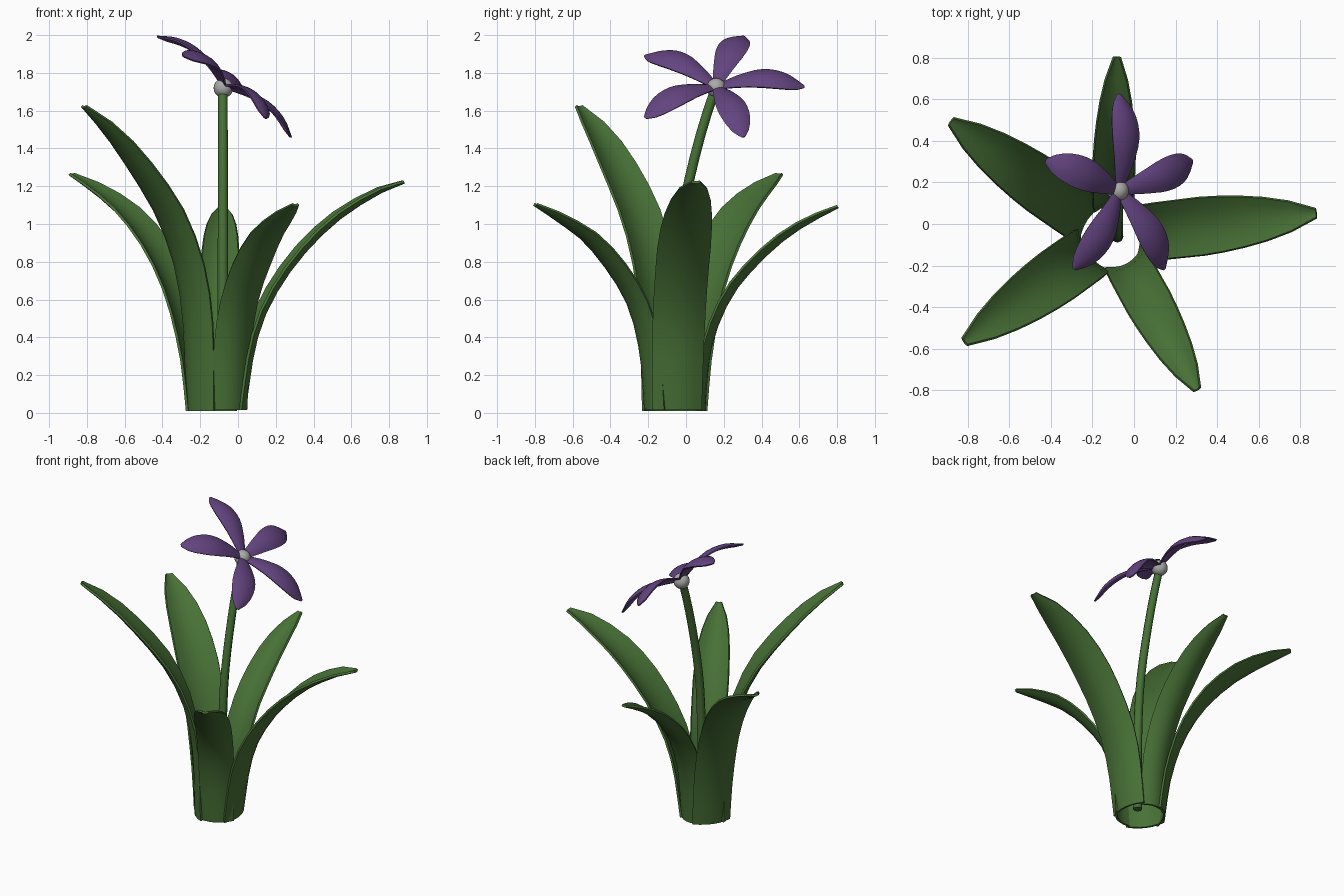
import bpy, math
from mathutils import Vector

if "Cube" in bpy.data.objects:
    bpy.data.objects.remove(bpy.data.objects["Cube"])


def material(name, rgb):
    m = bpy.data.materials.new(name)
    m.diffuse_color = (*rgb, 1)
    m.use_nodes = True
    m.node_tree.nodes["Principled BSDF"].inputs["Base Color"].default_value = m.diffuse_color
    return m


GREEN = material("leaf green", (0.064, 0.165, 0.037))
PURPLE = material("petal purple", (0.125, 0.058, 0.215))
GREY = material("pale grey", (0.40, 0.40, 0.39))


def smooth_path(pts, n):
    """Catmull-Rom resampling of a list of points, n steps evenly by length."""
    p = [Vector(q) for q in pts]
    p = [2 * p[0] - p[1]] + p + [2 * p[-1] - p[-2]]
    dense = []
    for i in range(1, len(p) - 2):
        a, b, c, d = p[i - 1:i + 3]
        for k in range(12):
            t = k / 12
            dense.append(0.5 * (2 * b + (c - a) * t + (2 * a - 5 * b + 4 * c - d) * t * t
                                + (3 * b - a - 3 * c + d) * t ** 3))
    dense.append(p[-2])
    acc = [0]
    for q, r in zip(dense, dense[1:]):
        acc.append(acc[-1] + (r - q).length)
    out, j = [], 0
    for k in range(n + 1):
        s = acc[-1] * k / n
        while j < len(dense) - 2 and acc[j + 1] < s:
            j += 1
        f = (s - acc[j]) / max(acc[j + 1] - acc[j], 1e-9)
        out.append(dense[j].lerp(dense[j + 1], f))
    return out


def lerp_list(vals, t):
    """Read a list of (position, value) pairs at t."""
    for (a, va), (b, vb) in zip(vals, vals[1:]):
        if t <= b:
            return va + (vb - va) * (t - a) / (b - a)
    return vals[-1][1]


def blade(name, origin, out_dir, up, profile, width, shape, cup, mat, thick, n, m):
    """Curved strip: profile is (outward, upward), cup lifts (+) or drops (-) the edges."""
    side = up.cross(out_dir).normalized()
    path = smooth_path(profile, n)
    verts, faces = [], []
    for i, q in enumerate(path):
        t = i / n
        d = (path[min(i + 1, n)] - path[max(i - 1, 0)]).normalized()
        if i == 0:
            d = Vector((0, 1)) if cup > 0 else d      # flat foot on the leaves
        nrm = out_dir * -d.y + up * d.x
        hw = width / 2 * lerp_list(shape, t)
        for k in range(m + 1):
            s = 2 * k / m - 1
            lift = cup * s * s * lerp_list(shape, t)
            verts.append(origin + out_dir * q.x + up * q.y + side * s * hw + nrm * lift)
    w = m + 1
    for i in range(n):
        for k in range(m):
            a = i * w + k
            faces.append((a, a + w, a + w + 1, a + 1))
    me = bpy.data.meshes.new(name)
    me.from_pydata(verts, [], faces)
    me.materials.append(mat)
    ob = bpy.data.objects.new(name, me)
    bpy.context.collection.objects.link(ob)
    sol = ob.modifiers.new("thickness", 'SOLIDIFY')
    sol.thickness = thick
    sol.offset = 0
    for p in me.polygons:
        p.use_smooth = True
    bpy.context.view_layer.objects.active = ob
    ob.select_set(True)
    bpy.ops.object.modifier_apply(modifier=sol.name)
    bpy.ops.object.shade_smooth_by_angle(angle=math.radians(40))
    ob.select_set(False)
    return ob


# Five strap leaves around the stem: angle, width, (outward, height) profile
Z = Vector((0, 0, 1))
ROOT = Vector((-0.105, -0.06, 0.0))
LEAVES = [
    (6.5, 0.28, [(.14, .015), (.19, .34), (.265, .56), (.41, .79), (.61, 1.0), (.83, 1.15), (.99, 1.22)]),
    (88.5, 0.20, [(.155, .01), (.18, .3), (.24, .5), (.34, .68), (.52, .87), (.68, .99), (.865, 1.09)]),
    (144.5, 0.27, [(.15, .01), (.19, .3), (.28, .6), (.42, .85), (.61, 1.05), (.79, 1.17), (.955, 1.26)]),
    (215.5, 0.27, [(.15, .01), (.165, .45), (.22, .76), (.34, 1.03), (.52, 1.27), (.7, 1.47), (.875, 1.62)]),
    (-61.0, 0.225, [(.155, .015), (.18, .3), (.24, .53), (.34, .70), (.51, .89), (.67, 1.0), (.845, 1.1)]),
]
LEAF_SHAPE = [(0, .92), (.3, .98), (.6, 1), (.72, .93), (.85, .72), (.94, .46), (1, .16)]
for i, (ang, w, prof) in enumerate(LEAVES):
    a = math.radians(ang)
    blade(f"leaf_{i + 1}", ROOT, Vector((math.cos(a), math.sin(a), 0)), Z,
          prof, w, LEAF_SHAPE, 0.04, GREEN, 0.014, 12, 6)

# Stem: tapered bevelled curve leaning back
cu = bpy.data.curves.new("stem", 'CURVE')
cu.dimensions = '3D'
cu.bevel_depth = 0.028
cu.bevel_resolution = 2
cu.use_fill_caps = True
stem_pts = smooth_path([(-.08, -.06, .05), (-.08, -.06, .5), (-.08, -.04, .9),
                        (-.08, .01, 1.2), (-.08, .085, 1.5), (-.08, .15, 1.70)], 14)
sp = cu.splines.new('POLY')
sp.points.add(len(stem_pts) - 1)
for i, (pt, co) in enumerate(zip(sp.points, stem_pts)):
    pt.co = (*co, 1)
    pt.radius = 1.05 - 0.15 * i / 14
cu.materials.append(GREEN)
stem = bpy.data.objects.new("stem", cu)
bpy.context.collection.objects.link(stem)

# Flower centre
TILT = math.radians(37)
UP = Vector((math.sin(TILT), 0, math.cos(TILT)))
U = Vector((math.cos(TILT), 0, -math.sin(TILT)))
V = Vector((0, 1, 0))
HUB = Vector((-0.07, 0.16, 1.73))
bpy.ops.mesh.primitive_uv_sphere_add(segments=16, ring_count=10, radius=0.052,
                                     location=HUB - UP * 0.012, rotation=(0, TILT, 0))
centre = bpy.context.object
centre.name = "flower_centre"
centre.data.materials.append(GREY)
bpy.ops.object.shade_smooth()
centre.select_set(False)

# Five arched petals on the tilted flower plane
PETAL = [(.02, .005), (.12, .045), (.24, .07), (.36, .052), (.465, -.005)]
PETAL_SHAPE = [(0, .3), (.2, .62), (.45, .95), (.62, 1), (.8, .84), (.92, .5), (1, .1)]
for i in range(5):
    a = math.radians(90 + 72 * i)
    blade(f"petal_{i + 1}", HUB, U * math.cos(a) + V * math.sin(a), UP,
          PETAL, 0.16, PETAL_SHAPE, -0.022, PURPLE, 0.01, 12, 6)
